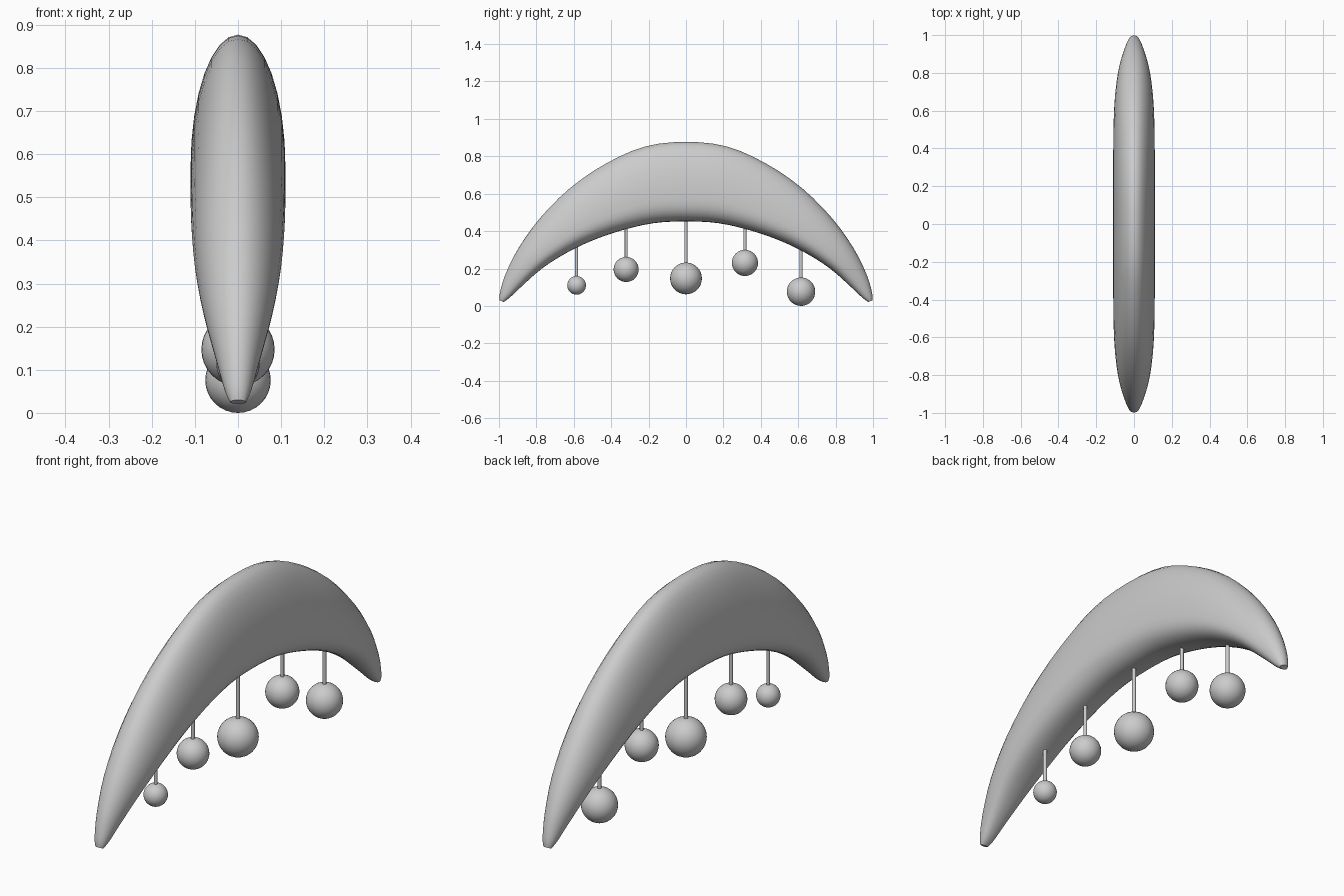
import bpy, bmesh, math
from mathutils import Vector

cube = bpy.data.objects.get("Cube")
if cube:
    bpy.data.objects.remove(cube, do_unlink=True)

grey = bpy.data.materials.new("light_grey")
grey.use_nodes = True
grey.diffuse_color = (0.6, 0.6, 0.6, 1)
grey.node_tree.nodes["Principled BSDF"].inputs["Base Color"].default_value = (0.6, 0.6, 0.6, 1)

# Half of the crescent: outer y, z, inner y, z, half width, height of widest point
STATIONS = [
    (0.0, 0.877, 0.0, 0.452, 0.11, 0.28),
    (0.22, 0.852, 0.17, 0.443, 0.11, 0.28),
    (0.43, 0.76, 0.34, 0.405, 0.11, 0.28),
    (0.62, 0.63, 0.50, 0.350, 0.108, 0.29),
    (0.78, 0.47, 0.64, 0.283, 0.10, 0.31),
    (0.895, 0.31, 0.77, 0.20, 0.081, 0.34),
    (0.965, 0.17, 0.88, 0.103, 0.052, 0.4),
    (0.995, 0.07, 0.945, 0.042, 0.031, 0.45),
    (0.997, 0.03, 0.975, 0.021, 0.018, 0.5),
]
SIDES = 32
STEPS = 3


def mirrored(s):
    return (-s[0], s[1], -s[2], s[3], s[4], s[5])


def smooth_step(a, b, c, d, t):
    return 0.5 * (2 * b + (c - a) * t + (2 * a - 5 * b + 4 * c - d) * t ** 2
                  + (3 * b - a - 3 * c + d) * t ** 3)


def smooth_stations(rows):
    out = []
    last = len(rows) - 1
    for i in range(last):
        four = [rows[max(0, min(last, i + k))] for k in (-1, 0, 1, 2)]
        for s in range(STEPS):
            out.append([smooth_step(*vals, s / STEPS) for vals in zip(*four)])
    out.append(rows[-1])
    return out


def finish(obj, angle):
    obj.data.materials.append(grey)
    bpy.ops.object.select_all(action="DESELECT")
    obj.select_set(True)
    bpy.context.view_layer.objects.active = obj
    bpy.ops.object.shade_smooth_by_angle(angle=math.radians(angle))


# Crescent body: egg-shaped rings lofted from tip to tip
bm = bmesh.new()
rings = []
for oy, oz, iy, iz, width, frac in smooth_stations([mirrored(s) for s in STATIONS[:0:-1]] + STATIONS):
    outer, inner = Vector((0, oy, oz)), Vector((0, iy, iz))
    axis = outer - inner
    middle = inner + axis * frac
    ring = []
    for k in range(SIDES):
        a = math.tau * k / SIDES
        c, s = math.cos(a), math.sin(a)
        if s < 0:
            # slightly squarer underside
            c = math.copysign(abs(c) ** 0.85, c)
            lift = -abs(s) ** 0.85 * frac
        else:
            lift = s * (1 - frac)
        ring.append(bm.verts.new(middle + axis * lift + Vector((c * width, 0, 0))))
    rings.append(ring)
for r0, r1 in zip(rings, rings[1:]):
    for k in range(SIDES):
        n = (k + 1) % SIDES
        bm.faces.new((r0[k], r0[n], r1[n], r1[k]))
bm.faces.new(rings[0])
bm.faces.new(rings[-1])
bmesh.ops.recalc_face_normals(bm, faces=bm.faces)
mesh = bpy.data.meshes.new("crescent_body")
bm.to_mesh(mesh)
bm.free()
body = bpy.data.objects.new("crescent_body", mesh)
bpy.context.collection.objects.link(body)
finish(body, 50)

# Hanging balls: y, z, radius, height of the rod top
PENDANTS = [
    (-0.585, 0.11, 0.05, 0.33),
    (-0.32, 0.195, 0.067, 0.425),
    (0.0, 0.147, 0.085, 0.465),
    (0.315, 0.23, 0.07, 0.425),
    (0.615, 0.076, 0.076, 0.315),
]
for i, (y, z, radius, top) in enumerate(PENDANTS, 1):
    bpy.ops.mesh.primitive_uv_sphere_add(segments=32, ring_count=16, radius=radius, location=(0, y, z))
    ball = bpy.context.object
    ball.name = f"hanging_ball_{i}"
    finish(ball, 40)
    bpy.ops.mesh.primitive_cylinder_add(vertices=12, radius=0.008, depth=top - z, location=(0, y, (top + z) / 2))
    rod = bpy.context.object
    rod.name = f"hanging_rod_{i}"
    finish(rod, 40)
